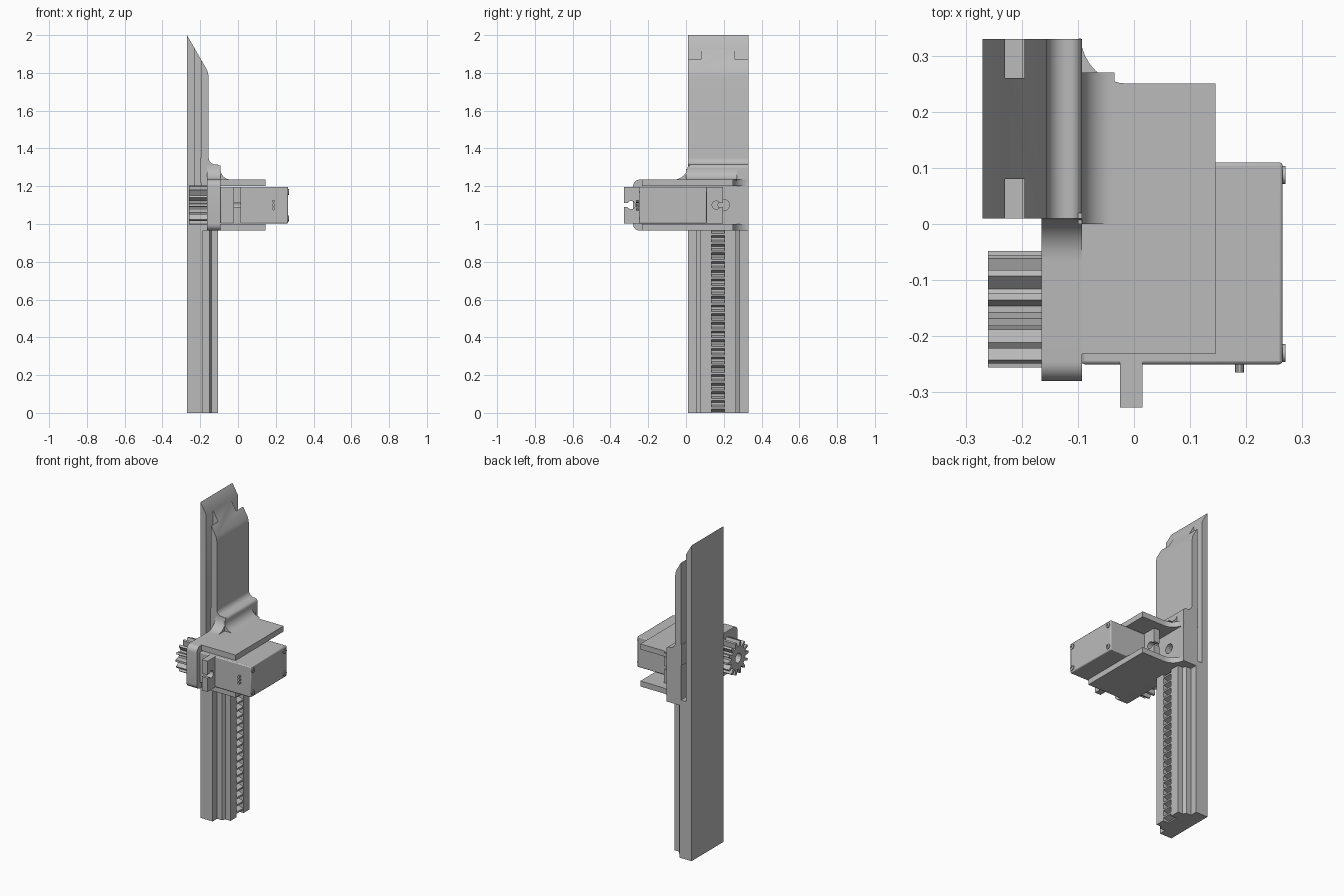
import bpy, bmesh, math
from mathutils import Vector

old = bpy.data.objects.get("Cube")
if old:
    bpy.data.objects.remove(old, do_unlink=True)

grey = bpy.data.materials.new("plain_grey")
grey.use_nodes = True
COLOUR = (0.5, 0.5, 0.5, 1)
grey.diffuse_color = COLOUR
grey.node_tree.nodes["Principled BSDF"].inputs["Base Color"].default_value = COLOUR
parts = []


def prism(name, pts, axis, lo, hi, cuts=(), bevel=0):
    """Extrude a closed outline along an axis, then trim it by planes."""
    def place(a, b, t):
        return {"x": (t, a, b), "y": (a, t, b), "z": (a, b, t)}[axis]
    bm = bmesh.new()
    face = bm.faces.new([bm.verts.new(place(a, b, lo)) for a, b in pts])
    ext = bmesh.ops.extrude_face_region(bm, geom=[face])
    moved = [v for v in ext["geom"] if isinstance(v, bmesh.types.BMVert)]
    bmesh.ops.translate(bm, verts=moved, vec=Vector(place(0, 0, hi - lo)))
    for co, no in cuts:
        res = bmesh.ops.bisect_plane(bm, geom=bm.verts[:] + bm.edges[:] + bm.faces[:],
                                     plane_co=co, plane_no=no, clear_outer=True)
        rim = [e for e in res["geom_cut"] if isinstance(e, bmesh.types.BMEdge)]
        bmesh.ops.contextual_create(bm, geom=rim)
    bmesh.ops.recalc_face_normals(bm, faces=bm.faces[:])
    mesh = bpy.data.meshes.new(name)
    bm.to_mesh(mesh)
    bm.free()
    mesh.materials.append(grey)
    ob = bpy.data.objects.new(name, mesh)
    bpy.context.collection.objects.link(ob)
    if bevel:
        mod = ob.modifiers.new("soft_edges", "BEVEL")
        mod.width, mod.segments = bevel, 2
    parts.append(ob)
    return ob


def box(name, x, y, z, bevel=0):
    return prism(name, [(x[0], y[0]), (x[1], y[0]), (x[1], y[1]), (x[0], y[1])], "z", *z, bevel=bevel)


def arc(ca, cb, r, start, end, n=8):
    angles = [math.radians(start + (end - start) * i / n) for i in range(n + 1)]
    return [(ca + r * math.cos(t), cb + r * math.sin(t)) for t in angles]


def circle(ca, cb, r, n=20):
    return arc(ca, cb, r, 0, 360, n)[:-1]


def drill(target, ca, cb, r, lo, hi):
    cutter = prism(target.name + "_cutter", circle(ca, cb, r), "x", lo, hi)
    cutter.hide_render = True
    cutter.hide_viewport = True
    parts.remove(cutter)
    mod = target.modifiers.new("hole", "BOOLEAN")
    mod.operation, mod.object = "DIFFERENCE", cutter


def both_sides(half, centre):
    """Close an outline by mirroring its second coordinate."""
    return half + [(a, 2 * centre - b) for a, b in reversed(half)]


MID = 0.17      # rail centre line in y
SERVO = -0.065  # servo centre line in y
BACK = -0.27

# Upper blade with a slot on each side and a slanted, softened tip
blade = [(BACK, 0.01), (-0.23, 0.01), (-0.23, 0.08), (-0.195, 0.08), (-0.195, 0.01), (-0.155, 0.01)]
prism("upper_blade", both_sides(blade, MID), "z", 1.0, 2.0,
      cuts=[((BACK, 0, 2), (0.2, 0, 0.115)), ((-0.157, 0, 1.79), (0.2, 0, 0.04))])

# Lower rail with stepped head and a channel for the rack
rail = [(BACK, 0.01), (-0.185, 0.01), (-0.185, 0.055), (-0.15, 0.055), (-0.14, 0.075),
        (-0.105, 0.075), (-0.105, 0.135), (-0.15, 0.135)]
prism("lower_rail", both_sides(rail, MID), "z", 0, 0.98)
box("rail_joint", (BACK, -0.15), (0.01, 0.33), (0.965, 1.0))

# Rack teeth
PITCH = 0.046
teeth = [(-0.16, 0.0)]
for i in range(21):
    z = i * PITCH
    teeth += [(-0.145, z), (-0.145, z + 0.008), (-0.107, z + 0.02), (-0.107, z + 0.03), (-0.145, z + 0.042)]
teeth.append((-0.16, 21 * PITCH))
prism("rack_teeth", teeth, "y", 0.135, 0.205)

# Mounting plate with rounded front corners
mount = arc(-0.245, 1.0, 0.035, 180, 270) + [(0.33, 0.965), (0.33, 1.235)] + arc(-0.245, 1.2, 0.035, 90, 180)
mount_plate = prism("mounting_plate", mount, "x", -0.165, -0.093)
drill(mount_plate, 0.2, 1.1, 0.03, -0.13, -0.05)

# Shelves above and below the servo, with a rounded inner corner
shelf = [(-0.1, -0.232), (0.145, -0.232), (0.145, 0.25)] + arc(-0.01, 0.335, 0.085, 270, 183) + [(-0.1, 0.33)]
for name, z in (("bottom_shelf", 0.965), ("top_shelf", 1.2)):
    prism(name, shelf, "z", z, z + 0.035)

# Shoulder blending the mounting plate into the blade
shoulder = ([(-0.2, 1.22), (-0.093, 1.22)] + arc(-0.113, 1.295, 0.02, 0, 90)
            + arc(-0.12, 1.35, 0.035, 270, 180) + [(-0.2, 1.35)])
prism("shoulder", shoulder, "y", 0.01, 0.33)
prism("shoulder_foot", [(-0.1, 1.225), (-0.035, 1.235)] + arc(-0.038, 1.29, 0.055, 270, 180) + [(-0.1, 1.29)],
      "y", 0.0, 0.27)
prism("front_flare", [(0.02, 1.22), (-0.065, 1.235)] + arc(-0.065, 1.31, 0.075, 270, 360) + [(0.02, 1.31)],
      "x", -0.165, -0.093)

# Servo body, ears with open keyholes, screws and leads
box("servo_body", (-0.094, 0.265), (-0.25, 0.11), (1.003, 1.197), bevel=0.006)
box("servo_label_plate", (0.26, 0.267), (-0.1, 0.04), (1.06, 1.14))
bpy.data.objects.remove(parts.pop(), do_unlink=True)
for side, name in ((1, "back_ear"), (-1, "front_ear")):
    ear = [(0.17, 1.003), (0.262, 1.003), (0.262, 1.09)] + arc(0.225, 1.1, 0.022, -27, -333, 14) \
        + [(0.262, 1.11), (0.262, 1.197), (0.17, 1.197)]
    prism(name, [(SERVO + side * a, b) for a, b in ear], "x", -0.025, 0.015)
for y in (-0.23, 0.087):
    for z in (1.03, 1.17):
        screw = prism("servo_screw", circle(y, z, 0.016, 16), "x", 0.26, 0.27)
        drill(screw, y, z, 0.007, 0.266, 0.28)
for i in range(3):
    prism("servo_lead", circle(0.188, 1.08 + i * 0.02, 0.008, 10), "y", -0.265, -0.24)

# Pinion gear with a bored hub
TEETH = 14
pinion = []
for i in range(TEETH):
    for step, r in ((-0.32, 0.072), (-0.14, 0.104), (0.14, 0.104), (0.32, 0.072)):
        t = 2 * math.pi * (i + step) / TEETH
        pinion.append((-0.152 + r * math.cos(t), 1.1 + r * math.sin(t)))
gear = prism("pinion_gear", pinion, "x", -0.26, -0.16)
drill(gear, -0.152, 1.1, 0.03, -0.3, -0.2)

# Smooth the rounded parts, keeping hard edges sharp
bpy.ops.object.select_all(action="DESELECT")
for ob in parts:
    ob.select_set(True)
bpy.context.view_layer.objects.active = parts[0]
bpy.ops.object.shade_smooth_by_angle(angle=math.radians(30))
